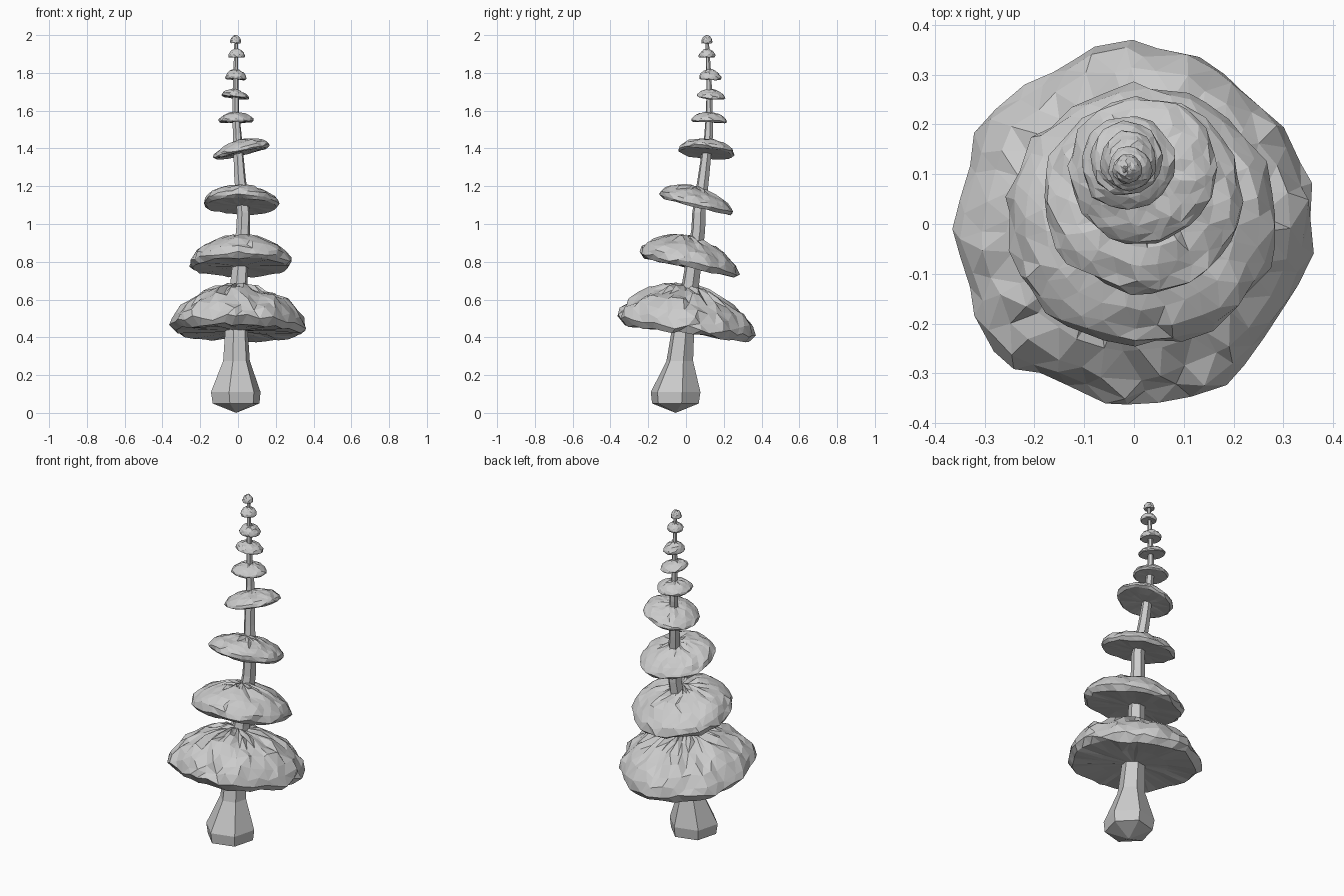
import bpy, bmesh, math, random
from math import sin, cos, pi

if "Cube" in bpy.data.objects:
    bpy.data.objects.remove(bpy.data.objects["Cube"])

random.seed(7)


def finish(name, bm):
    bmesh.ops.recalc_face_normals(bm, faces=bm.faces)
    mesh = bpy.data.meshes.new(name)
    bm.to_mesh(mesh)
    bm.free()
    obj = bpy.data.objects.new(name, mesh)
    bpy.context.collection.objects.link(obj)
    return obj


def skin(bm, bottom, rings, top):
    """Join rings of equal vertex count and close both ends with fans."""
    n = len(rings[0])
    for k in range(n):
        j = (k + 1) % n
        bm.faces.new((bottom, rings[0][j], rings[0][k]))
        bm.faces.new((top, rings[-1][k], rings[-1][j]))
        for a, b in zip(rings, rings[1:]):
            bm.faces.new((a[k], a[j], b[j], b[k]))


# Trunk: six-sided, leaning and tapering, x, y, z, radius
path = [(-.01, -.056, .05, .128), (-.012, -.055, .11, .136), (-.008, -.033, .275, .073),
        (-.008, -.018, .42, .063), (.005, .025, .69, .047), (.027, .065, .97, .038),
        (.03, .068, 1.06, .036), (.01, .093, 1.25, .031), (-.004, .12, 1.47, .024),
        (-.012, .124, 1.6, .018), (-.012, .122, 1.76, .014), (-.01, .112, 1.96, .010)]
bm = bmesh.new()
rings = [[bm.verts.new((x + r * cos(pi * k / 3 + pi / 12), y + r * sin(pi * k / 3 + pi / 12), z))
          for k in range(6)] for x, y, z, r in path]
skin(bm, bm.verts.new((-.01, -.055, 0)), rings, bm.verts.new((-.01, .112, 1.97)))
finish("trunk", bm)


# Foliage tier: ragged dome with a flat sloping underside
PROFILE = [(.5, .02), (.92, 0), (1, .14), (.96, .32), (.86, .50), (.72, .67),
           (.54, .81), (.34, .92), (.16, .98)]


def foliage(name, x, y, z, rx, ry, h, sx, sy, segs):
    bm = bmesh.new()
    phase = [random.uniform(0, 2 * pi) for _ in range(3)]

    def place(u, v, w):
        px, py = rx * u, ry * v
        return bm.verts.new((x + px, y + py, z + h * w + sx * px + sy * py))

    rings = []
    for i, (r, w) in enumerate(PROFILE):
        ring = []
        amount = .25 if i == 0 else 1
        for k in range(segs):
            a = 2 * pi * (k + .5 * (i % 2) + random.uniform(-.3, .3)) / segs
            lobe = sum(sin(f * a + p) for f, p in zip((3, 5, 9), phase)) * .011
            rr = r * (.97 + lobe + amount * random.uniform(-.03, .03))
            ww = w + amount * random.uniform(-.07, .07) * (.5 if i == 1 else 1)
            ring.append(place(rr * cos(a), rr * sin(a), ww))
        rings.append(ring)
    skin(bm, place(0, 0, .03), rings, place(0, 0, 1))
    bmesh.ops.triangulate(bm, faces=bm.faces)
    finish(name, bm)


# centre x, y, underside z, half widths, height, slopes along x and y, segments
tiers = [(0, 0, .425, .37, .37, .25, -.02, -.13, 36),
         (.015, .013, .77, .28, .27, .165, 0, -.21, 30),
         (.018, .056, 1.093, .208, .201, .105, -.02, -.25, 26),
         (.016, .108, 1.372, .154, .154, .075, .22, -.08, 22),
         (-.012, .122, 1.538, .098, .098, .055, 0, -.04, 18),
         (-.016, .132, 1.668, .075, .077, .045, -.12, -.08, 16),
         (-.011, .127, 1.765, .059, .062, .055, -.05, -.04, 14),
         (-.008, .111, 1.882, .046, .046, .046, 0, 0, 12),
         (-.013, .110, 1.957, .031, .031, .043, 0, 0, 10)]
for n, t in enumerate(tiers, 1):
    foliage(f"foliage_tier_{n}", *t)
